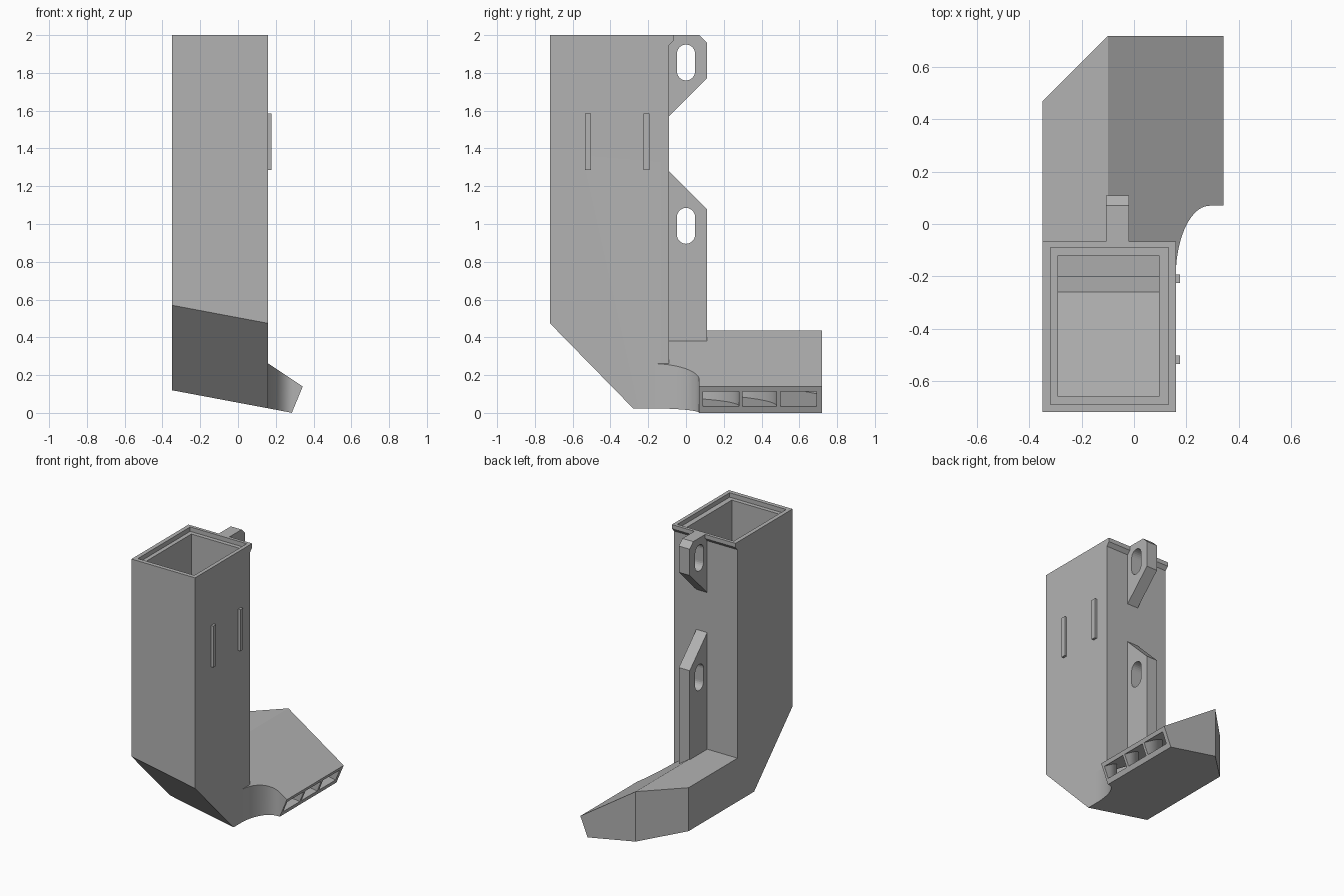
import bpy, bmesh, math

old = bpy.data.objects.get("Cube")
if old:
    bpy.data.objects.remove(old, do_unlink=True)

grey = bpy.data.materials.new("plain grey")
grey.use_nodes = True
COLOUR = (0.45, 0.45, 0.45, 1)
grey.diffuse_color = COLOUR
grey.node_tree.nodes["Principled BSDF"].inputs["Base Color"].default_value = COLOUR

LEFT, RIGHT = -0.35, 0.16      # tower sides in x
TILT = 0.188                   # fall of the underside towards +x


def prism(name, pts, axis, lo, hi, tilt=False):
    """Extrude a 2D outline along an axis; tilt shears the low points."""
    place = {"x": lambda a, b, c: (c, a, b),
             "y": lambda a, b, c: (a, c, b),
             "z": lambda a, b, c: (a, b, c)}[axis]
    bm = bmesh.new()
    rings = [[bm.verts.new(place(a, b, c)) for a, b in pts] for c in (lo, hi)]
    n = len(pts)
    bm.faces.new(rings[0])
    bm.faces.new(rings[1])
    for i in range(n):
        j = (i + 1) % n
        bm.faces.new((rings[0][i], rings[0][j], rings[1][j], rings[1][i]))
    if tilt:
        for v in bm.verts:
            if v.co.z < 1:
                v.co.z -= TILT * (v.co.x - LEFT)
    bmesh.ops.recalc_face_normals(bm, faces=bm.faces)
    mesh = bpy.data.meshes.new(name)
    bm.to_mesh(mesh)
    bm.free()
    mesh.materials.append(grey)
    obj = bpy.data.objects.new(name, mesh)
    bpy.context.collection.objects.link(obj)
    return obj


def combine(obj, other, operation):
    """Apply a boolean and discard the second solid."""
    mod = obj.modifiers.new("combine", "BOOLEAN")
    mod.operation, mod.object, mod.solver = operation, other, "EXACT"
    bpy.context.view_layer.objects.active = obj
    bpy.ops.object.modifier_apply(modifier=mod.name)
    bpy.data.objects.remove(other, do_unlink=True)


def rect(a0, a1, b0, b1):
    return [(a0, b0), (a1, b0), (a1, b1), (a0, b1)]


def bend(rx, ry, start=0, steps=20):
    """Quarter-ellipse plan curve turning from the tower to the outlet."""
    angles = [math.radians(start + (90 - start) * i / steps) for i in range(steps + 1)]
    return [(0.29 - rx * math.cos(t), -0.2 + ry * math.sin(t)) for t in angles]


# Tower with chamfered foot and back lip
body = prism("duct_body", [(-0.72, 2), (-0.72, 0.57), (-0.28, 0.12), (-0.09, 0.12),
                           (-0.09, 1.945), (-0.067, 1.97), (-0.067, 2)],
             "x", LEFT, RIGHT, tilt=True)

# Side nozzle: section trimmed by its plan outline
nozzle = prism("nozzle", [(LEFT, 0.12), (LEFT, 0.435), (-0.10, 0.435), (0.343, 0.14),
                          (0.285, 0.12 - TILT * 0.635)], "y", -0.25, 0.8)
plan = prism("nozzle_plan", [(LEFT, -0.2)] + bend(0.13, 0.27) +
             [(0.5, 0.07), (0.5, 0.72), (-0.10, 0.72), (LEFT, 0.47)], "z", -0.2, 0.8)
combine(nozzle, plan, "INTERSECT")
combine(body, nozzle, "UNION")

# Nozzle air passage, split by two curved vanes into three outlets
passage = prism("passage", [(-0.29, 0.145), (-0.29, 0.39), (-0.11, 0.39), (0.37, 0.09),
                            (0.37, 0.145 - TILT * 0.66)], "y", -0.25, 0.8)
plan = prism("passage_plan", [(-0.29, -0.2)] + bend(0.195, 0.29) +
             [(0.5, 0.09), (0.5, 0.69), (-0.06, 0.69), (-0.29, 0.46)], "z", -0.2, 0.8)
combine(passage, plan, "INTERSECT")
for rx, ry in ((0.25, 0.48), (0.37, 0.68)):
    vane = prism("vane", bend(rx, ry, 32) + [(0.5, ry - 0.2), (0.5, ry - 0.18)] +
                 bend(rx + 0.02, ry + 0.02, 32)[::-1], "z", -0.3, 0.9)
    combine(passage, vane, "DIFFERENCE")
combine(body, passage, "DIFFERENCE")

# Tower shaft and stepped rim
shaft = prism("shaft", [(-0.66, 2.2), (-0.66, 0.59), (-0.26, 0.18), (-0.12, 0.18),
                        (-0.12, 2.2)], "x", -0.29, 0.095, tilt=True)
combine(body, shaft, "DIFFERENCE")
rim = prism("rim_step", rect(-0.32, 0.133, -0.69, -0.09), "z", 1.968, 2.2)
combine(body, rim, "DIFFERENCE")

bpy.ops.object.select_all(action="DESELECT")
body.select_set(True)
bpy.context.view_layer.objects.active = body
bpy.ops.object.shade_smooth_by_angle(angle=math.radians(25))


# Mounting tabs with long holes
def tab(name, outline, low, high, r=0.048):
    obj = prism(name, outline, "x", -0.107, -0.02)
    hole = []
    for i in range(26):
        t = math.pi * (i if i < 13 else i - 1) / 12
        centre = high - r if i < 13 else low + r
        hole.append((r * math.cos(t), centre + r * math.sin(t)))
    combine(obj, prism("slot", hole, "x", -0.3, 0.2), "DIFFERENCE")


tab("upper_tab", [(-0.09, 1.57), (0.11, 1.77), (0.11, 1.96), (0.07, 2), (-0.09, 2)],
    1.76, 1.95)
tab("lower_tab", [(-0.09, 1.28), (0.11, 1.08), (0.11, 0.375), (-0.09, 0.375)],
    0.895, 1.085)

# Two thin ribs on the tower side
for name, y in (("front_rib", -0.52), ("back_rib", -0.21)):
    prism(name, rect(y - 0.016, y + 0.016, 1.285, 1.585), "x", RIGHT - 0.01, 0.177)
